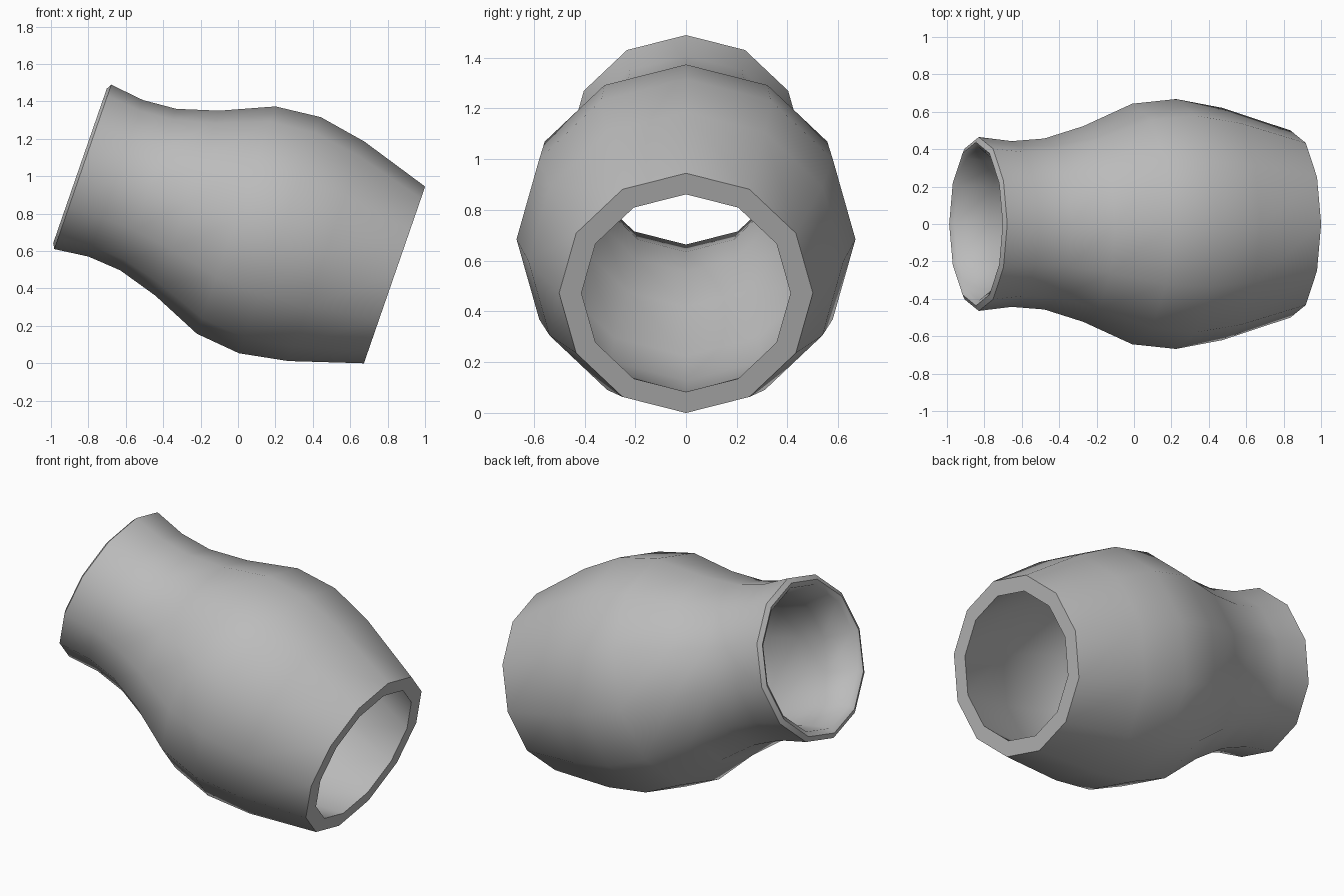
import bpy, bmesh, math
from mathutils import Vector

cube = bpy.data.objects.get("Cube")
if cube:
    bpy.data.objects.remove(cube, do_unlink=True)

SIDES = 12
MOUTH = Vector((-0.845, 0, 1.055))
AXIS = Vector((0.945, 0, -0.3275)).normalized()
UP = Vector((0.3275, 0, 0.945)).normalized()
SIDE = Vector((0, 1, 0))

# Wall outline as (distance from mouth, radius)
outer = [(0.016, 0.465), (0.203, 0.443), (0.387, 0.457), (0.607, 0.523),
         (0.884, 0.643), (1.132, 0.668), (1.394, 0.621), (1.78, 0.5)]
inner = [(1.78, 0.412), (1.37, 0.545), (1.132, 0.59), (0.905, 0.565),
         (0.64, 0.453), (0.4, 0.388), (0.203, 0.374), (0.018, 0.408)]
lip = [(0.0, 0.437)]
outline = outer + inner + lip

# Revolve the closed outline around the tilted axis
bm = bmesh.new()
rings = []
for i in range(SIDES):
    a = math.tau * i / SIDES
    spoke = UP * math.cos(a) + SIDE * math.sin(a)
    rings.append([bm.verts.new(MOUTH + AXIS * s + spoke * r) for s, r in outline])
n = len(outline)
for i in range(SIDES):
    p, q = rings[i], rings[(i + 1) % SIDES]
    for j in range(n):
        k = (j + 1) % n
        bm.faces.new((p[j], p[k], q[k], q[j]))
bmesh.ops.recalc_face_normals(bm, faces=bm.faces)

mesh = bpy.data.meshes.new("vase")
bm.to_mesh(mesh)
bm.free()
vase = bpy.data.objects.new("vase", mesh)
bpy.context.collection.objects.link(vase)

# Plain grey clay
grey = bpy.data.materials.new("grey clay")
grey.use_nodes = True
colour = (0.5, 0.5, 0.5, 1)
grey.diffuse_color = colour
grey.node_tree.nodes["Principled BSDF"].inputs["Base Color"].default_value = colour
mesh.materials.append(grey)

# Smooth walls with crisp end edges
bpy.ops.object.select_all(action='DESELECT')
vase.select_set(True)
bpy.context.view_layer.objects.active = vase
bpy.ops.object.shade_smooth_by_angle(angle=math.radians(50))
